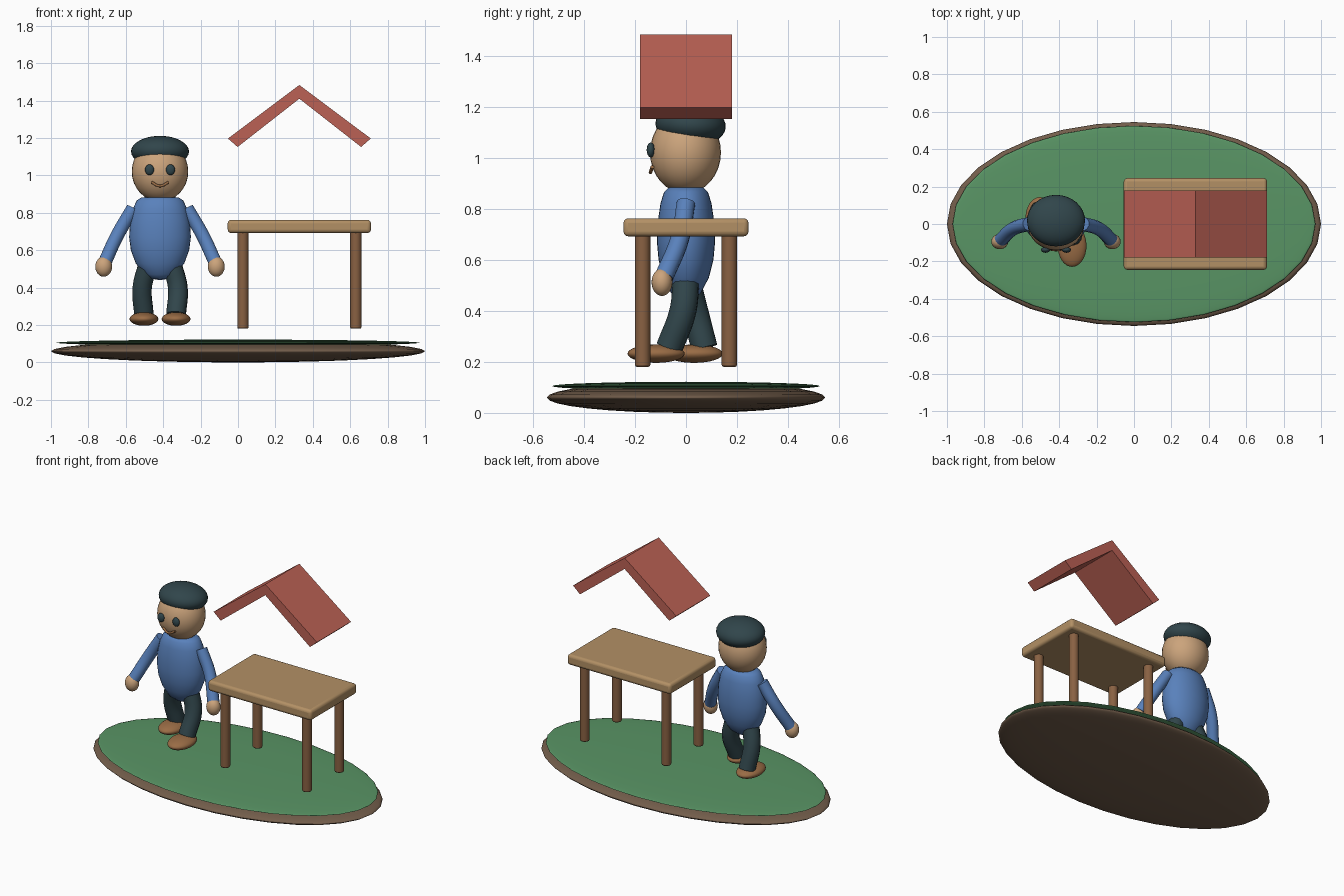
import bpy, bmesh, math

if "Cube" in bpy.data.objects:
    bpy.data.objects.remove(bpy.data.objects["Cube"])

PX = -0.417   # figure centre line
TX = 0.328    # table and roof centre line


def mat(name, r, g, b):
    m = bpy.data.materials.new(name)
    m.diffuse_color = (r, g, b, 1)
    m.use_nodes = True
    m.node_tree.nodes["Principled BSDF"].inputs["Base Color"].default_value = m.diffuse_color
    return m


GREEN = mat("grass", 0.10, 0.30, 0.13)
EARTH = mat("earth", 0.17, 0.11, 0.07)
SKIN = mat("skin", 0.60, 0.37, 0.20)
BLUE = mat("blue", 0.10, 0.22, 0.50)
DARK = mat("dark", 0.03, 0.06, 0.07)
SHOE = mat("shoe", 0.32, 0.15, 0.06)
WOOD = mat("wood", 0.45, 0.28, 0.13)
LEGWOOD = mat("leg_wood", 0.25, 0.12, 0.055)
RED = mat("red", 0.50, 0.12, 0.09)


def finish(o, name, m, smooth=True):
    o.name = name
    o.data.materials.append(m)
    if smooth:
        bpy.ops.object.shade_smooth_by_angle(angle=math.radians(40))
    return o


def ball(name, loc, size, m, seg=32, rings=16, rot=(0, 0, 0)):
    bpy.ops.mesh.primitive_uv_sphere_add(segments=seg, ring_count=rings, radius=1,
                                         location=loc, rotation=rot)
    o = bpy.context.object
    o.scale = size
    return finish(o, name, m)


def tube(name, pts, r, m):
    cu = bpy.data.curves.new(name, 'CURVE')
    cu.dimensions = '3D'
    cu.bevel_depth, cu.bevel_resolution, cu.use_fill_caps = r, 4, True
    s = cu.splines.new('BEZIER')
    s.bezier_points.add(len(pts) - 1)
    for bp, p in zip(s.bezier_points, pts):
        bp.co = p
        bp.handle_left_type = bp.handle_right_type = 'AUTO'
    o = bpy.data.objects.new(name, cu)
    bpy.context.collection.objects.link(o)
    bpy.ops.object.select_all(action='DESELECT')
    o.select_set(True)
    bpy.context.view_layer.objects.active = o
    bpy.ops.object.convert(target='MESH')
    return finish(bpy.context.object, name, m)


def bevel(o, w, seg=3):
    b = o.modifiers.new("bevel", 'BEVEL')
    b.width, b.segments, b.limit_method = w, seg, 'ANGLE'


def mesh_object(name, bm):
    bmesh.ops.recalc_face_normals(bm, faces=bm.faces)
    me = bpy.data.meshes.new(name)
    bm.to_mesh(me)
    bm.free()
    o = bpy.data.objects.new(name, me)
    bpy.context.collection.objects.link(o)
    bpy.ops.object.select_all(action='DESELECT')
    o.select_set(True)
    bpy.context.view_layer.objects.active = o
    return o


# island
ball("earth_base", (0, 0, 0.06), (1, 0.545, 0.06), EARTH)
ball("grass_top", (0, 0, 0.105), (0.97, 0.525, 0.017), GREEN)

# table
bpy.ops.mesh.primitive_cube_add(size=1, location=(TX, 0, 0.727))
top = bpy.context.object
top.scale = (0.766, 0.49, 0.07)
bpy.ops.object.transform_apply(location=False, rotation=False, scale=True)
bevel(top, 0.018)
finish(top, "table_top", WOOD)
for sx in (-1, 1):
    for sy in (-1, 1):
        bpy.ops.mesh.primitive_cylinder_add(vertices=24, radius=0.03, depth=0.52,
                                            location=(TX + sx * 0.302, sy * 0.17, 0.44))
        leg = bpy.context.object
        bevel(leg, 0.008, 2)
        finish(leg, "table_leg", LEGWOOD)

# gabled roof from an extruded profile
profile = [(-0.382, 1.197), (0, 1.483), (0.382, 1.197), (0.33, 1.152), (0, 1.41), (-0.33, 1.152)]
bm = bmesh.new()
face = bm.faces.new([bm.verts.new((TX + x, -0.18, z)) for x, z in profile])
ext = bmesh.ops.extrude_face_region(bm, geom=[face])
bmesh.ops.translate(bm, vec=(0, 0.36, 0), verts=[v for v in ext["geom"] if isinstance(v, bmesh.types.BMVert)])
bm.faces.new([v for v in face.verts]) if not face.is_valid else None
finish(mesh_object("roof", bm), "roof", RED, smooth=False)

# torso, a lathed profile flattened front to back
bm = bmesh.new()
torso = [(0, 0.44), (0.045, 0.447), (0.085, 0.47), (0.13, 0.53), (0.156, 0.60), (0.165, 0.67),
         (0.16, 0.75), (0.145, 0.82), (0.125, 0.865), (0.10, 0.882), (0, 0.888)]
vs = [bm.verts.new((r, 0, z)) for r, z in torso]
es = [bm.edges.new(p) for p in zip(vs, vs[1:])]
bmesh.ops.spin(bm, geom=vs + es, axis=(0, 0, 1), cent=(0, 0, 0), angle=math.tau, steps=32)
bmesh.ops.remove_doubles(bm, verts=bm.verts, dist=0.0005)
body = mesh_object("torso", bm)
body.location.x = PX
body.scale.y = 0.69
finish(body, "torso", BLUE)

# head, cap and face
ball("head", (PX, -0.002, 1.02), (0.151, 0.139, 0.16), SKIN)
ball("cap", (PX, 0.018, 1.128), (0.155, 0.138, 0.083), DARK, rot=(math.radians(-4), 0, 0))
for s in (-1, 1):
    ball("eye", (PX + s * 0.056, -0.138, 1.03), (0.024, 0.016, 0.029), DARK, 24, 12)
tube("mouth", [(PX - 0.045, -0.132, 0.963), (PX, -0.139, 0.943), (PX + 0.045, -0.132, 0.963)], 0.007, SHOE)

# arms and hands
for s in (-1, 1):
    tube("arm", [(PX + s * 0.145, 0, 0.822), (PX + s * 0.228, -0.025, 0.68),
                 (PX + s * 0.295, -0.085, 0.535)], 0.037, BLUE)
    ball("hand", (PX + s * 0.301, -0.094, 0.512), (0.045, 0.041, 0.054), SKIN, 24, 12)

# legs in mid stride, with shoes
for s, ys, fy in ((1, (0, -0.012, -0.065), -0.117), (-1, (0.005, 0.035, 0.072), 0.032)):
    tube("trouser_leg", [(PX + s * 0.065, ys[0], 0.52), (PX + s * 0.095, ys[1], 0.40),
                         (PX + s * 0.086, ys[2], 0.255)], 0.053, DARK)
    ball("shoe", (PX + s * 0.086, fy, 0.232), (0.077, 0.112, 0.036), SHOE)
